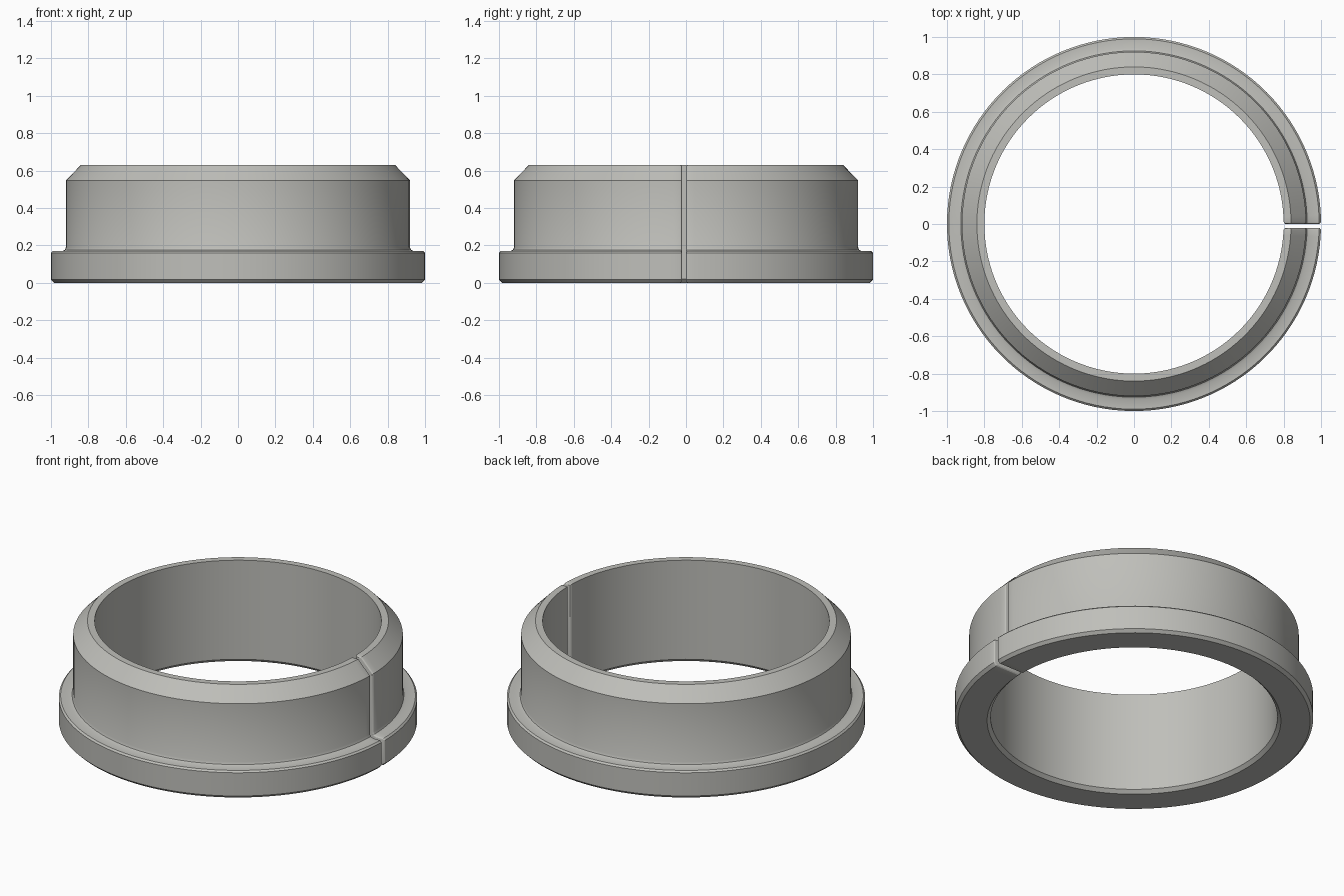
import bpy, bmesh, math

cube = bpy.data.objects.get("Cube")
if cube:
    bpy.data.objects.remove(cube, do_unlink=True)

# Material
metal = bpy.data.materials.new("light_warm_grey")
metal.use_nodes = True
colour = (0.52, 0.52, 0.49, 1)
metal.diffuse_color = colour
metal.node_tree.nodes["Principled BSDF"].inputs["Base Color"].default_value = colour

# Half section of the collar as (radius, height), from the bore up the outside
PROFILE = [(0.80, 0.02), (0.82, 0), (0.983, 0), (1, 0.017), (1, 0.16), (0.99, 0.17),
           (0.94, 0.17), (0.926, 0.176), (0.92, 0.19),
           (0.92, 0.548), (0.84, 0.63), (0.80, 0.63)]
STEPS = 128
SLOT_BACK, SLOT_FRONT = 0.0, -0.021   # y of the two slot walls
SOFTEN = 0.013                        # rounded slot edges


def section(bm, t):
    """Profile ring at fraction t of the sweep; both ends lie flat on the slot walls."""
    ring = []
    for r, z in PROFILE:
        start = math.asin(SLOT_BACK / r)
        end = math.tau + math.asin(SLOT_FRONT / r)
        a = start + (end - start) * t
        ring.append(bm.verts.new((r * math.cos(a), r * math.sin(a), z)))
    return ring


# Split collar swept around the axis
bm = bmesh.new()
# Short steps next to the slot leave room for the rounded edges
fractions = [i / STEPS for i in range(STEPS + 1)]
rings = [section(bm, t) for t in fractions]
n = len(PROFILE)
for a, b in zip(rings, rings[1:]):
    for i in range(n):
        j = (i + 1) % n
        bm.faces.new((a[i], a[j], b[j], b[i]))
caps = [bm.faces.new(rings[0]), bm.faces.new(rings[-1])]
bmesh.ops.recalc_face_normals(bm, faces=bm.faces[:])

# Round the edges of the slot
edges = [e for f in caps for e in f.edges]
bmesh.ops.bevel(bm, geom=edges, offset=SOFTEN, offset_type='OFFSET', segments=3,
                profile=0.5, affect='EDGES', clamp_overlap=True)

mesh = bpy.data.meshes.new("split_collar")
bm.to_mesh(mesh)
bm.free()
mesh.materials.append(metal)
collar = bpy.data.objects.new("split_collar", mesh)
bpy.context.collection.objects.link(collar)

bpy.ops.object.select_all(action='DESELECT')
collar.select_set(True)
bpy.context.view_layer.objects.active = collar
bpy.ops.object.shade_smooth_by_angle(angle=math.radians(25))
